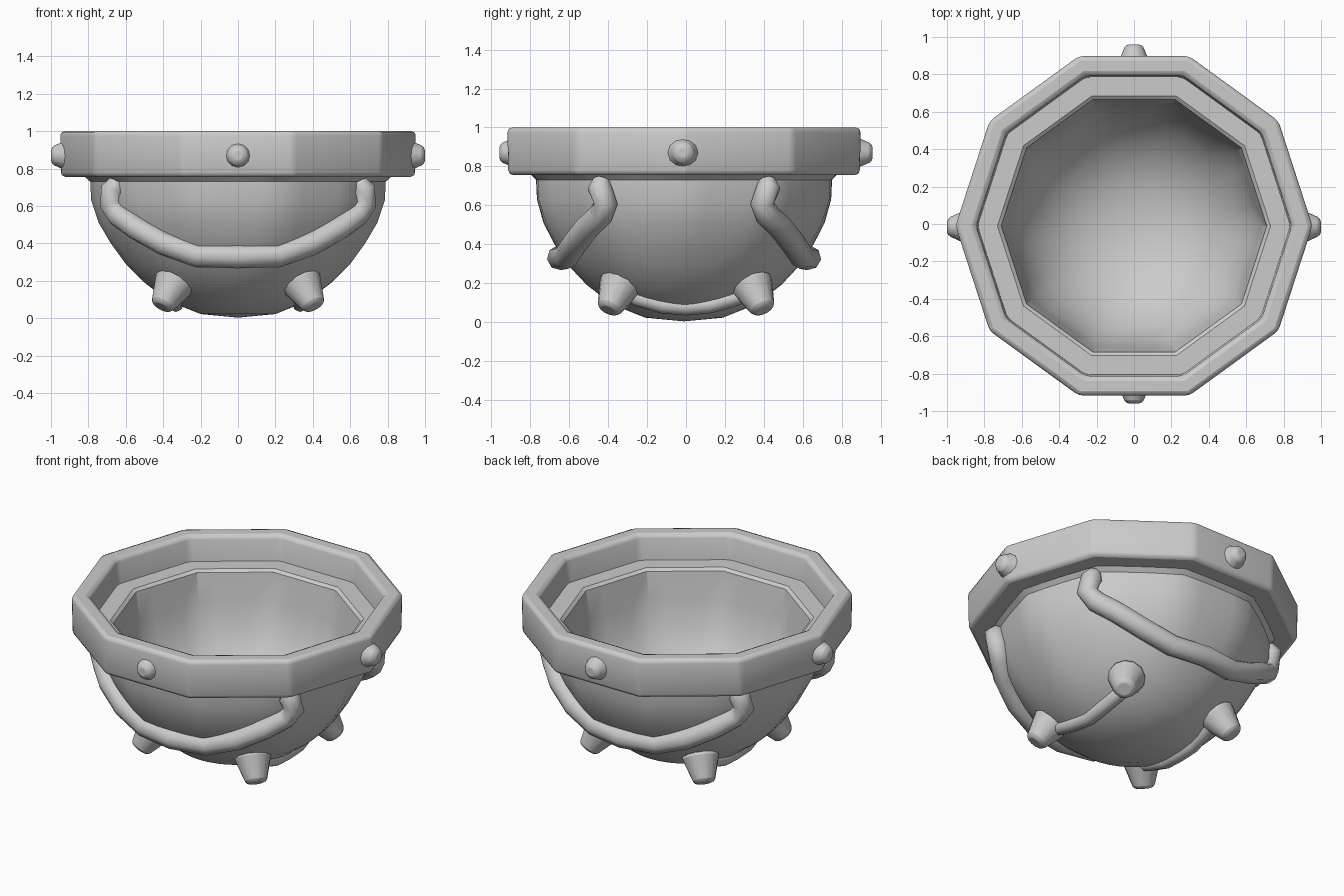
import bpy, bmesh
from math import pi, cos, sin, sqrt, radians
from mathutils import Vector

if "Cube" in bpy.data.objects:
    bpy.data.objects.remove(bpy.data.objects["Cube"])

CY = -0.01  # slight offset of the body along y


def finish(ob, bevel=0.0, angle=32):
    bpy.ops.object.select_all(action='DESELECT')
    ob.select_set(True)
    bpy.context.view_layer.objects.active = ob
    if ob.type == 'CURVE':
        bpy.ops.object.convert(target='MESH')
        ob = bpy.context.view_layer.objects.active
    if bevel:
        m = ob.modifiers.new("soft_edges", 'BEVEL')
        m.width, m.segments, m.limit_method = bevel, 2, 'ANGLE'
        m.angle_limit = radians(30)
    bpy.ops.object.shade_smooth_by_angle(angle=radians(angle))
    return ob


def lathe(name, profile, segs, closed=False):
    """profile points: (radius, z, roundness 0 = decagon .. 1 = circle)"""
    bm = bmesh.new()
    rings = []
    for r, z, rnd in profile:
        if r == 0:
            rings.append([bm.verts.new((0, CY, z))] * segs)
            continue
        ring = []
        for i in range(segs):
            a = 2 * pi * i / segs
            flat = cos(pi / 10) / cos(a % (pi / 5) - pi / 10)
            k = r * (flat + (1 - flat) * rnd)
            ring.append(bm.verts.new((k * cos(a), k * sin(a) + CY, z)))
        rings.append(ring)
    pairs = list(zip(rings, rings[1:]))
    if closed:
        pairs.append((rings[-1], rings[0]))
    for a, b in pairs:
        for i in range(segs):
            j = (i + 1) % segs
            bm.faces.new(list(dict.fromkeys((a[i], a[j], b[j], b[i]))))
    bmesh.ops.recalc_face_normals(bm, faces=bm.faces)
    me = bpy.data.meshes.new(name)
    bm.to_mesh(me)
    bm.free()
    ob = bpy.data.objects.new(name, me)
    bpy.context.collection.objects.link(ob)
    return ob


def stud(name, p0, p1, r0, r1):
    p0, p1 = Vector(p0), Vector(p1)
    d = p1 - p0
    bpy.ops.mesh.primitive_cone_add(vertices=12, radius1=r0, radius2=r1, depth=d.length,
                                    location=(p0 + p1) / 2,
                                    rotation=d.to_track_quat('Z', 'Y').to_euler())
    ob = bpy.context.object
    ob.name = name
    finish(ob, bevel=0.02, angle=45)


def tube(name, pts, radius, radii):
    cu = bpy.data.curves.new(name, 'CURVE')
    cu.dimensions = '3D'
    cu.bevel_depth, cu.bevel_resolution, cu.use_fill_caps = radius, 2, True
    sp = cu.splines.new('POLY')
    sp.points.add(len(pts) - 1)
    for p, co, k in zip(sp.points, pts, radii):
        p.co, p.radius = (*co, 1), k
    ob = bpy.data.objects.new(name, cu)
    bpy.context.collection.objects.link(ob)
    finish(ob, angle=60)


# Bowl: decagonal at the top, rounding off towards the bottom, hollow inside
outer = [(0, 0.003, 1), (0.2, 0.022, 1), (0.37, 0.09, 1), (0.50, 0.19, 1), (0.60, 0.29, .8),
         (0.68, 0.40, .6), (0.745, 0.51, .4), (0.785, 0.63, .25), (0.79, 0.73, .25)]
lip = [(0.87, 0.80, 0), (0.87, 0.84, 0)]
inner = [(0.73, 0.84, 0), (0.71, 0.825, 0), (0.68, 0.65, 0), (0.64, 0.50, .4),
         (0.55, 0.35, .8), (0.41, 0.20, 1), (0.22, 0.11, 1), (0, 0.085, 1)]
finish(lathe("bowl", outer + lip + inner, 40), angle=35)

# Thick ten-sided rim band
rim = [(0.78, 0.755, 0), (0.95, 0.755, 0), (0.955, 1.0, 0), (0.845, 1.0, 0), (0.835, 0.81, 0)]
finish(lathe("rim", rim, 10, closed=True), bevel=0.025, angle=38)

# Studs on the rim
for s in (-1, 1):
    stud("rim_stud_side", (s * 0.90, -0.015, 0.87), (s * 1.0, -0.015, 0.87), 0.09, 0.045)
    stud("rim_stud_end", (0, s * 0.85, 0.87), (0, s * 0.96, 0.87), 0.09, 0.045)

# Stubby feet
for sx in (-1, 1):
    for sy in (-1, 1):
        stud("foot", (sx * 0.335, sy * 0.335, 0.20), (sx * 0.41, sy * 0.40, 0.06), 0.115, 0.06)


def surface_radius(z):
    for (r0, z0, _), (r1, z1, _) in zip(outer, outer[1:]):
        if z0 <= z <= z1:
            return r0 + (r1 - r0) * (z - z0) / (z1 - z0)


# Hanging ridges on the front and back, ends sunk into the bowl
half = [(0.65, 0.725), (0.672, 0.69), (0.68, 0.61), (0.64, 0.55), (0.55, 0.485), (0.40, 0.40),
        (0.22, 0.335), (0, 0.33)]
path = [(-x, z) for x, z in half] + half[-2::-1]
for s, name in ((-1, "front_ridge"), (1, "back_ridge")):
    pts = [(x, CY + s * sqrt((surface_radius(z) + 0.012) ** 2 - x * x), z) for x, z in path]
    for i in (0, -1):
        pts[i] = (pts[i][0], pts[1][1] * 0.98, pts[i][2])
    tube(name, pts, 0.064, [0.7] + [1] * (len(pts) - 2) + [0.7])

# Low ridges joining the feet on each side
for s in (-1, 1):
    pts = []
    for y in (-0.38, -0.25, -0.12, 0, 0.12, 0.25, 0.38):
        z = 0.075 + 0.75 * y * y
        pts.append((s * sqrt(max(surface_radius(z) ** 2 - y * y, 0.09)), y, z))
    tube("side_ridge", pts, 0.042, [1] * 7)
